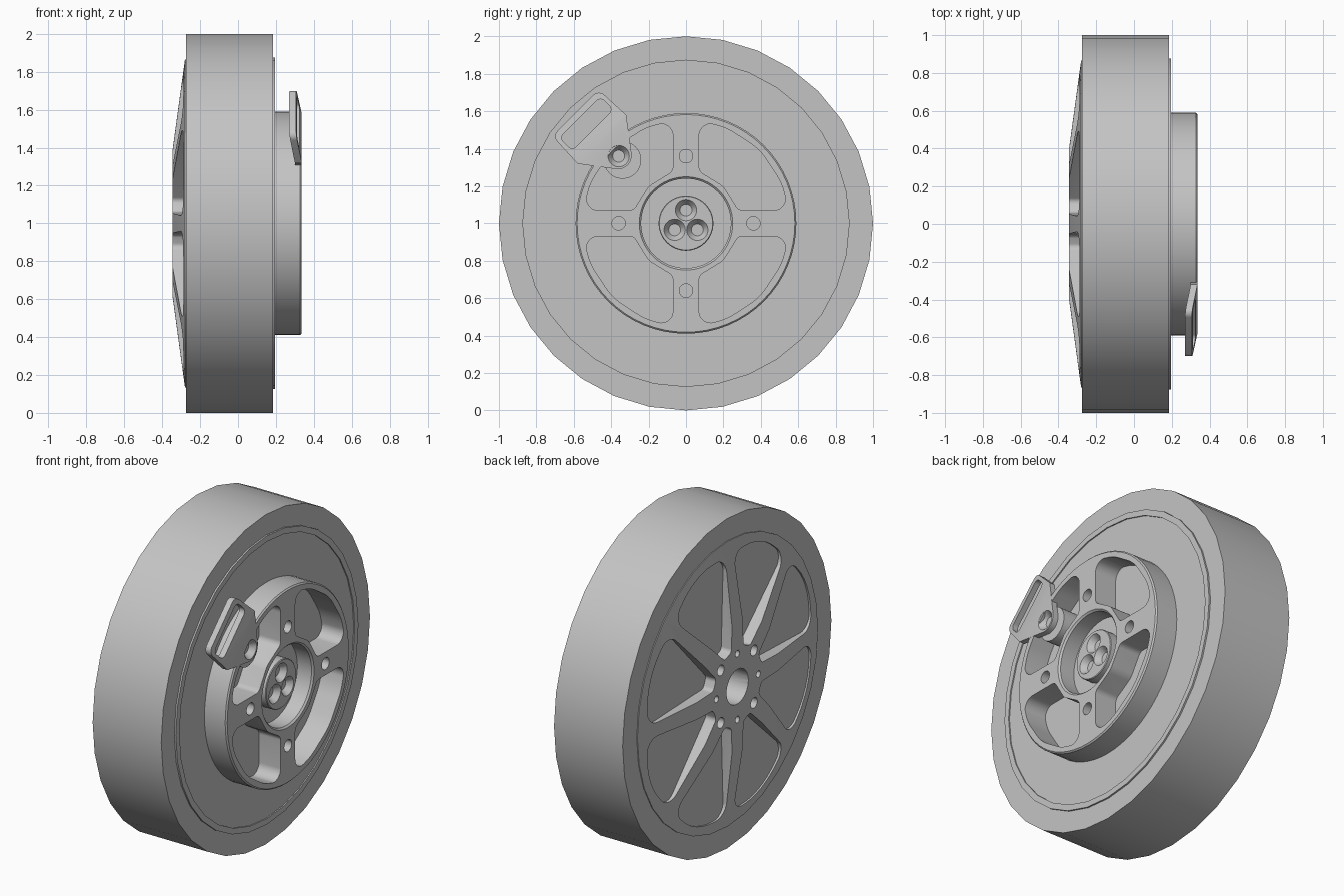
import bpy, bmesh, math
from mathutils import Vector, Matrix

cube = bpy.data.objects.get("Cube")
if cube:
    bpy.data.objects.remove(cube, do_unlink=True)

grey = bpy.data.materials.new("plain grey")
grey.use_nodes = True
grey.diffuse_color = (0.55, 0.55, 0.55, 1)
grey.node_tree.nodes["Principled BSDF"].inputs["Base Color"].default_value = (0.55, 0.55, 0.55, 1)


def make(name, bm):
    """Turn a bmesh into an object whose axle line is at z = 1."""
    bmesh.ops.recalc_face_normals(bm, faces=bm.faces)
    mesh = bpy.data.meshes.new(name)
    bm.to_mesh(mesh)
    bm.free()
    mesh.materials.append(grey)
    obj = bpy.data.objects.new(name, mesh)
    obj.location.z = 1
    bpy.context.collection.objects.link(obj)
    return obj


def lathe(name, profile, steps=32, centre=(0, 0), closed=False):
    """Spin (x, radius) points around an axis parallel to x."""
    bm = bmesh.new()
    verts = [bm.verts.new((x, 0, r)) for x, r in profile]
    edges = [bm.edges.new(p) for p in zip(verts, verts[1:])]
    if closed:
        edges.append(bm.edges.new((verts[-1], verts[0])))
    bmesh.ops.spin(bm, geom=verts + edges, cent=(0, 0, 0), axis=(1, 0, 0),
                   angle=math.tau, steps=steps, use_merge=True)
    bmesh.ops.remove_doubles(bm, verts=bm.verts, dist=1e-5)
    bmesh.ops.translate(bm, verts=bm.verts, vec=(0, *centre))
    return make(name, bm)


def rod(name, x0, x1, r, centre=(0, 0), steps=24):
    return lathe(name, [(x0, 0), (x0, r), (x1, r), (x1, 0)], steps, centre)


def fillet(corners, steps=6):
    """Round each (a, b, radius) corner of a closed outline."""
    out = []
    for i, (a, b, r) in enumerate(corners):
        p = Vector((a, b))
        u = (Vector(corners[i - 1][:2]) - p).normalized()
        v = (Vector(corners[(i + 1) % len(corners)][:2]) - p).normalized()
        if r == 0:
            out.append(p)
            continue
        half = u.angle(v) / 2
        c = p + (u + v).normalized() * r / math.sin(half)
        start = p + u * r / math.tan(half) - c
        end = p + v * r / math.tan(half) - c
        for k in range(steps + 1):
            d = start.lerp(end, k / steps).normalized() * r
            out.append(c + d)
    return out


def prism(name, outline, x0, x1, degrees=0):
    """Extrude a (y, z) outline along x, turned about the axle."""
    rot = Matrix.Rotation(math.radians(degrees), 2)
    bm = bmesh.new()
    face = bm.faces.new([bm.verts.new((x0, *(rot @ p))) for p in outline])
    ext = bmesh.ops.extrude_face_region(bm, geom=[face])
    moved = [g for g in ext["geom"] if isinstance(g, bmesh.types.BMVert)]
    bmesh.ops.translate(bm, verts=moved, vec=(x1 - x0, 0, 0))
    return make(name, bm)


def cut(obj, cutters):
    """Subtract the cutters and remove them."""
    for c in cutters:
        mod = obj.modifiers.new("cut", "BOOLEAN")
        mod.operation, mod.solver, mod.object = "DIFFERENCE", "EXACT", c
    deps = bpy.context.evaluated_depsgraph_get()
    mesh = bpy.data.meshes.new_from_object(obj.evaluated_get(deps))
    obj.modifiers.clear()
    obj.data = mesh
    for c in cutters:
        bpy.data.objects.remove(c, do_unlink=True)


def polar(r, degrees):
    a = math.radians(degrees)
    return r * math.cos(a), r * math.sin(a)


def countersink(x, centre):
    return lathe("sink", [(x - .035, 0), (x - .035, .032), (x, .057),
                          (x + .02, .057), (x + .02, 0)], 24, centre)


# Tyre
tyre = lathe("tyre", [(-.275, .85), (-.275, 1), (.185, 1), (.185, .85)], closed=True)

# Wheel centre with eight tapered spokes on the left side
wheel = lathe("spoked_wheel", [(-.345, 0), (-.345, .39), (-.28, .865), (-.2, .865),
                               (.1, .875), (.195, .875), (.195, .84), (.188, .84), (.188, 0)])
gap = fillet([(.235, -.035, .03), (.74, -.265, .08), (.84, 0, .45),
              (.74, .265, .08), (.235, .035, .03)])
cutters = [rod("bore", -.4, -.2, .105)]
for k in range(8):
    cutters.append(prism("gap", gap, -.4, -.277, 22.5 + 45 * k))
    radius, spread = ((.02, .2), (.032, .225))[k % 2]
    cutters.append(rod("hole", -.4, -.28, radius, polar(spread, 45 * k), 16))
cut(wheel, cutters)

# Drum on the right side with four windows
drum = lathe("drum", [(.15, 0), (.15, .59), (.327, .59), (.335, .582), (.335, .25),
                      (.325, .24), (.23, .24), (.23, 0)], 64)
window = fillet([(.07, .28, .04), (.2, .2, .1), (.28, .07, .04), (.55, .07, .06),
                 (.51, .22, .3), (.395, .395, .3), (.22, .51, .3), (.07, .55, .06)])
cutters = []
for k in range(4):
    cutters.append(prism("window", window, .19, .4, 90 * k))
    cutters.append(rod("hole", .2, .4, .036, polar(.36, 90 * k)))
cut(drum, cutters)

# Axle end with three countersunk screws
axle = lathe("axle_end", [(.2, 0), (.2, .147), (.286, .147), (.29, .143), (.29, 0)], 32)
cut(axle, [countersink(.29, polar(.07, 90 + 120 * k)) for k in range(3)])

# Mounting boss under the strap tag
boss = rod("tag_boss", .18, .301, .1, polar(.48, 135), 32)

# Strap tag: slotted plate with a bent outer half
BEND = .636
tag = prism("strap_tag", fillet([(.393, 0, .072), (BEND, -.184, 0), (.835, -.175, .04),
                                 (.835, .175, .04), (BEND, .184, 0)]), .3, .336, 135)
slot = fillet([(.705, -.155, .03), (.802, -.155, .03), (.802, .155, .03), (.705, .155, .03)])
cut(tag, [prism("slot", slot, .2, .4, 135), countersink(.336, polar(.509, 135))])
bm = bmesh.new()
bm.from_mesh(tag.data)
out = Vector((0, *polar(1, 135)))
bmesh.ops.bisect_plane(bm, geom=bm.verts[:] + bm.edges[:] + bm.faces[:],
                       plane_co=out * BEND, plane_no=out)
for v in bm.verts:
    v.co.x -= max(0, v.co.dot(out) - BEND) * .15
bm.to_mesh(tag.data)
bm.free()

# Smooth round walls, keep sharp edges
bpy.ops.object.select_all(action="DESELECT")
for obj in (tyre, wheel, drum, axle, boss, tag):
    obj.select_set(True)
    bpy.context.view_layer.objects.active = obj
bpy.ops.object.shade_smooth_by_angle(angle=math.radians(25))
